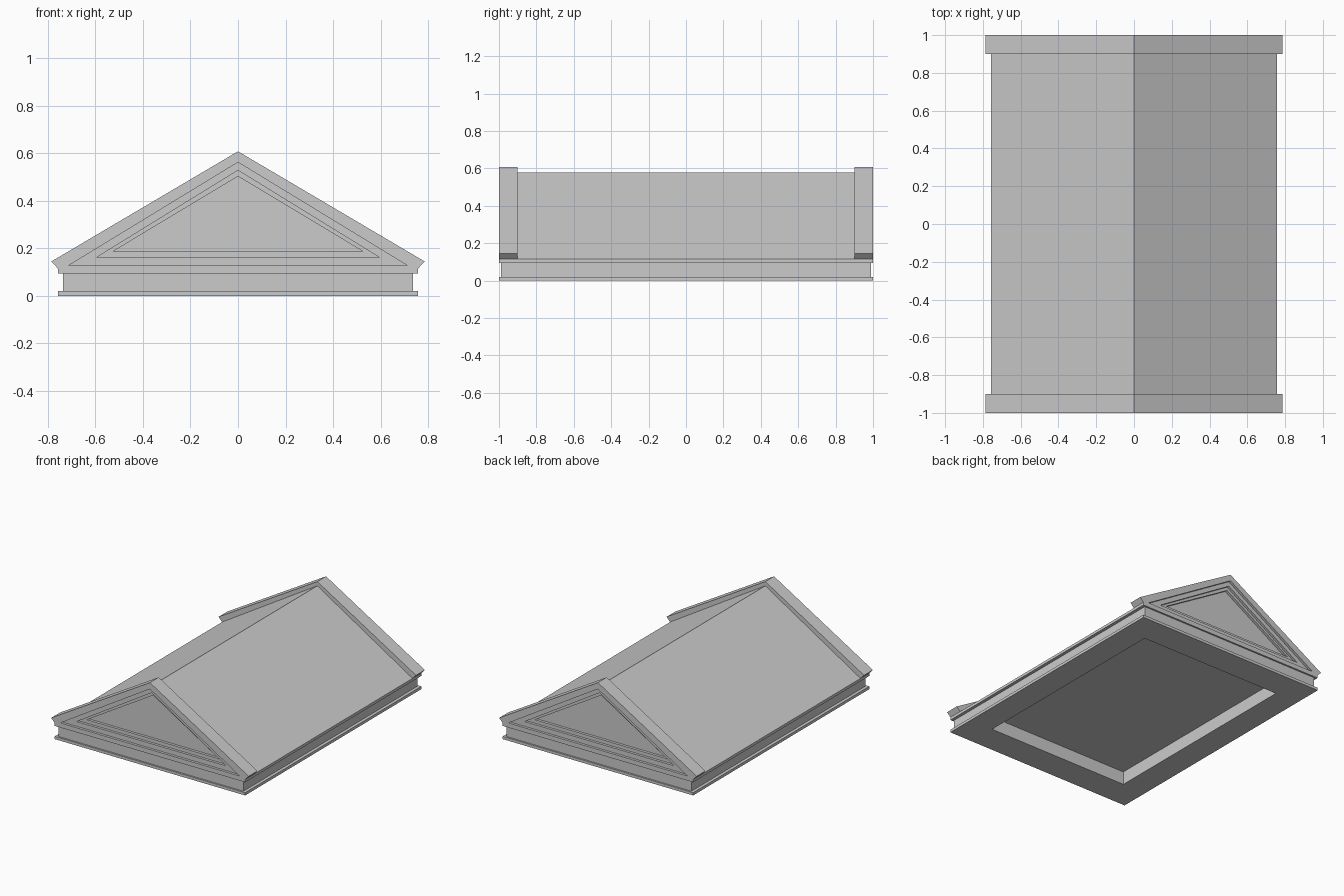
import bpy, bmesh

if "Cube" in bpy.data.objects:
    bpy.data.objects.remove(bpy.data.objects["Cube"])


def make_object(name, bm):
    bmesh.ops.recalc_face_normals(bm, faces=bm.faces)
    mesh = bpy.data.meshes.new(name)
    bm.to_mesh(mesh)
    bm.free()
    obj = bpy.data.objects.new(name, mesh)
    bpy.context.collection.objects.link(obj)
    return obj


def add_loop(bm, points):
    return [bm.verts.new(p) for p in points]


def bridge(bm, a, b):
    n = len(a)
    for i in range(n):
        j = (i + 1) % n
        bm.faces.new((a[i], a[j], b[j], b[i]))


def frame(name, rings):
    """Rectangular frame swept through (half x, half y, z) rings, closed on itself."""
    bm = bmesh.new()
    loops = [add_loop(bm, [(-x, -y, z), (x, -y, z), (x, y, z), (-x, y, z)])
             for x, y, z in rings]
    for i, loop in enumerate(loops):
        bridge(bm, loop, loops[(i + 1) % len(loops)])
    return make_object(name, bm)


# Hollow base: bottom plinth and set-back frieze around the underside opening
frame("plinth", [(0.57, 0.79, 0), (0.757, 1, 0), (0.757, 1, 0.02), (0.57, 0.79, 0.02)])
frame("frieze", [(0.57, 0.79, 0.02), (0.735, 0.988, 0.02),
                 (0.735, 0.988, 0.095), (0.57, 0.79, 0.095)])

# Roof with its cornice edge, between the two gables
roof_profile = [(0, 0.578), (0.757, 0.115), (0.757, 0.095), (-0.757, 0.095), (-0.757, 0.115)]
bm = bmesh.new()
ends = [add_loop(bm, [(x, y, z) for x, z in roof_profile]) for y in (-0.9, 0.9)]
bridge(bm, *ends)
for end in ends:
    bm.faces.new(end)
make_object("roof", bm)

# Gable end: raised pediment with stepped triangular recess, mirrored to the back
outline = [(0, 0.608), (0.785, 0.145), (0.757, 0.115), (0.757, 0.095),
           (-0.757, 0.095), (-0.757, 0.115), (-0.785, 0.145)]
# half width, bottom z, apex z, recess depth behind
steps = [(0.712, 0.128, 0.562, 0.018),
         (0.595, 0.162, 0.528, 0.036),
         (0.526, 0.187, 0.503, 0.055)]
bm = bmesh.new()
front = add_loop(bm, [(x, -1, z) for x, z in outline])
back = add_loop(bm, [(x, -0.9, z) for x, z in outline])
bridge(bm, front, back)
bm.faces.new(back)


def triangle(w, low, top, y):
    return add_loop(bm, [(0, y, top), (w, y, low), (-w, y, low)])


y = -1
inner = None
for w, low, top, depth in steps:
    rim = triangle(w, low, top, y)
    if inner is None:
        # front face around the first triangle
        a, r, l = rim
        for f in ((0, 1, r, a), (1, 2, r), (2, 3, r), (3, 4, l, r),
                  (4, 5, l), (5, 6, l), (6, 0, a, l)):
            bm.faces.new([front[v] if isinstance(v, int) else v for v in f])
    else:
        bridge(bm, inner, rim)
    y = -1 + depth
    inner = triangle(w, low, top, y)
    bridge(bm, rim, inner)
bm.faces.new(inner)
gable = make_object("gables", bm)
mirror = gable.modifiers.new("Mirror", 'MIRROR')
mirror.use_axis = (False, True, False)
mirror.use_mirror_merge = False
